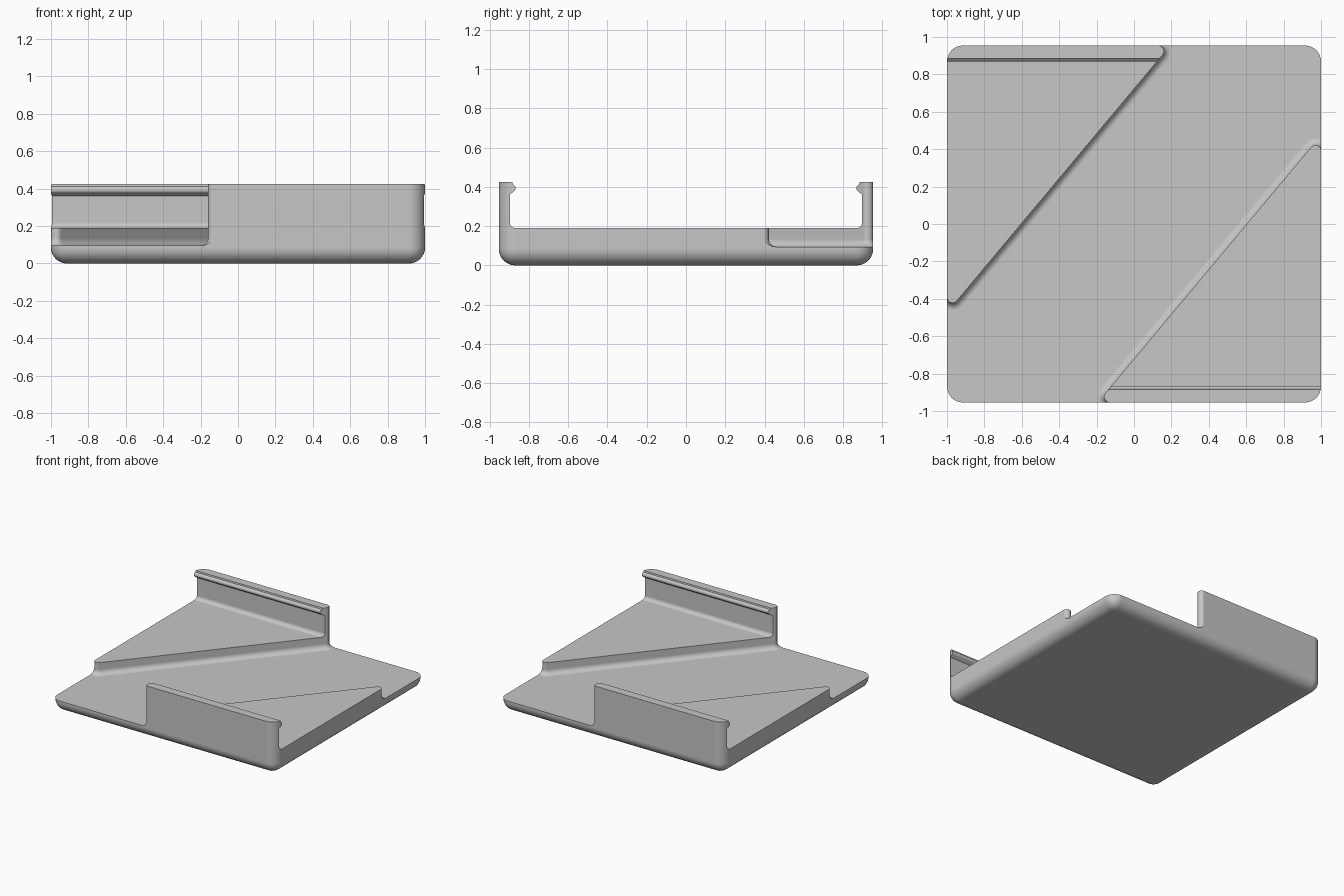
import bpy, bmesh, math
from mathutils import Vector

if "Cube" in bpy.data.objects:
    bpy.data.objects.remove(bpy.data.objects["Cube"])

W, D, H = 1.0, 0.954, 0.424      # half width, half depth, height
FLOOR, CHANNEL = 0.19, 0.095     # raised floor and channel floor heights
TIP, FILLET = 0.03, 0.04         # channel wall tip radius, channel floor fillet


def arc(cx, cy, r, a0, a1, n=8):
    """Points along an arc, angles in degrees."""
    return [(cx + r * math.cos(math.radians(a0 + (a1 - a0) * i / n)),
             cy + r * math.sin(math.radians(a0 + (a1 - a0) * i / n)))
            for i in range(n + 1)]


def loft(name, rings):
    """Closed solid through rings that share the same point count."""
    bm = bmesh.new()
    loops = [[bm.verts.new(p) for p in ring] for ring in rings]
    n = len(loops[0])
    for a, b in zip(loops, loops[1:]):
        for i in range(n):
            j = (i + 1) % n
            bm.faces.new((a[i], a[j], b[j], b[i]))
    bm.faces.new(loops[0][::-1])
    bm.faces.new(loops[-1])
    bmesh.ops.recalc_face_normals(bm, faces=bm.faces)
    me = bpy.data.meshes.new(name)
    bm.to_mesh(me)
    bm.free()
    ob = bpy.data.objects.new(name, me)
    bpy.context.collection.objects.link(ob)
    return ob


# Tray block with rounded upright and bottom edges
bm = bmesh.new()
bmesh.ops.create_cube(bm, size=1)
for v in bm.verts:
    v.co = Vector((v.co.x * 2 * W, v.co.y * 2 * D, (v.co.z + 0.5) * H))
edges = [e for e in bm.edges if min(v.co.z for v in e.verts) < 0.01]
bmesh.ops.bevel(bm, geom=edges, offset=0.085, segments=8, profile=0.5, affect='EDGES')
me = bpy.data.meshes.new("tray")
bm.to_mesh(me)
bm.free()
tray = bpy.data.objects.new("tray", me)
bpy.context.collection.objects.link(tray)

# Pocket between the two lipped walls, cut along x
half = arc(0.868, FLOOR + 0.03, 0.03, -90, 0, 6)            # floor fillet
half += [(0.898, 0.362)]                                    # under the lip
half += arc(0.888, 0.393, 0.02, 225, 90, 9)                 # lip nose
half[-1] = (0.885, H)
half += [(0.885, 0.6)]
profile = half + [(-y, z) for y, z in reversed(half)]
pocket = loft("pocket_cutter", [[(x, y, z) for y, z in profile] for x in (-1.3, 1.3)])

# Diagonal channel: rounded wall tips, filleted floor, half-turn symmetric
ANG = math.radians(50.1)
SLOPE = math.tan(ANG)


def wall_y(x):
    return -0.417 + SLOPE * (x + 0.952)


ax = -W + TIP
ay = wall_y(ax) + TIP / math.cos(ANG)
by = D - TIP
bx = -0.952 + (by + 0.417) / SLOPE - TIP / math.sin(ANG)
normal = math.degrees(ANG) - 90


def channel_ring(inset, z):
    r = TIP + inset
    path = [(-1.5, ay)] + arc(ax, ay, r, 180, 360 + normal)
    path += arc(bx, by, r, normal, 90) + [(bx, 1.5), (1.5, 1.5)]
    path += [(-x, -y) for x, y in path]
    return [(x, y, z) for x, y in path]


rings = []
for i in range(7):
    t = math.radians(90 * i / 6)
    rings.append(channel_ring(FILLET * (1 - math.sin(t)),
                              CHANNEL + FILLET * (1 - math.cos(t))))
rings.append(channel_ring(0, 0.7))
channel = loft("channel_cutter", rings)

# Cut and tidy
bpy.context.view_layer.objects.active = tray
tray.select_set(True)
for cutter in (pocket, channel):
    cutter.hide_render = True
    mod = tray.modifiers.new(cutter.name, 'BOOLEAN')
    mod.operation, mod.solver, mod.object = 'DIFFERENCE', 'EXACT', cutter
    bpy.ops.object.modifier_apply(modifier=mod.name)
for cutter in (pocket, channel):
    bpy.data.objects.remove(cutter)

grey = bpy.data.materials.new("plain grey")
grey.diffuse_color = (0.57, 0.57, 0.57, 1)
grey.use_nodes = True
grey.node_tree.nodes["Principled BSDF"].inputs["Base Color"].default_value = grey.diffuse_color
tray.data.materials.clear()
tray.data.materials.append(grey)
for p in tray.data.polygons:
    p.material_index = 0
bpy.ops.object.shade_smooth_by_angle(angle=math.radians(30))
wn = tray.modifiers.new("even_shading", 'WEIGHTED_NORMAL')
wn.keep_sharp = True
